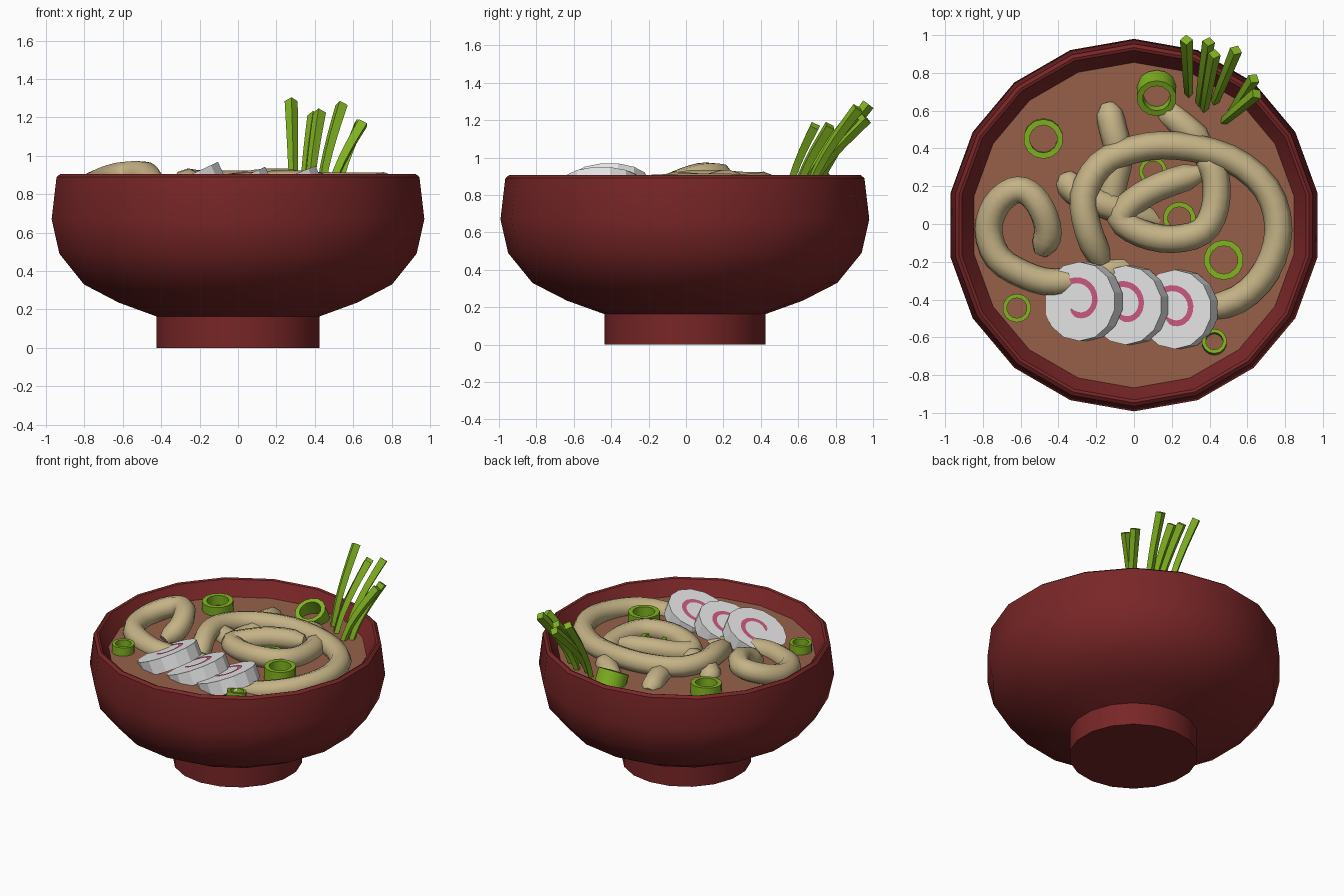
import bpy, bmesh, math
from mathutils import Vector, Matrix

if "Cube" in bpy.data.objects:
    bpy.data.objects.remove(bpy.data.objects["Cube"])


def mat(name, rgb):
    m = bpy.data.materials.new(name)
    m.diffuse_color = (*rgb, 1)
    m.use_nodes = True
    m.node_tree.nodes["Principled BSDF"].inputs["Base Color"].default_value = m.diffuse_color
    return m


RED = mat("red lacquer", (0.19, 0.019, 0.02))
SOUP = mat("brown broth", (0.31, 0.118, 0.066))
NOODLE = mat("noodle cream", (0.56, 0.45, 0.24))
GREEN = mat("scallion green", (0.22, 0.45, 0.015))
WHITE = mat("fish cake white", (0.80, 0.80, 0.81))
PINK = mat("swirl pink", (0.60, 0.10, 0.22))


def finish(ob, material, angle=30):
    ob.data.materials.clear()
    ob.data.materials.append(material)
    bpy.ops.object.select_all(action='DESELECT')
    ob.select_set(True)
    bpy.context.view_layer.objects.active = ob
    if angle:
        bpy.ops.object.shade_smooth_by_angle(angle=math.radians(angle))
    return ob


def lathe(name, profile, sides, material, matrix=Matrix(), closed=False, angle=30):
    """Turn (radius, z) points around z; radius 0 makes a pole."""
    bm = bmesh.new()
    rings = []
    for r, z in profile:
        if r == 0:
            rings.append([bm.verts.new((0, 0, z))] * sides)
        else:
            a = [math.tau * i / sides + math.pi / 2 for i in range(sides)]
            rings.append([bm.verts.new((r * math.cos(t), r * math.sin(t), z)) for t in a])
    pairs = list(zip(rings, rings[1:]))
    if closed:
        pairs.append((rings[-1], rings[0]))
    for lo, hi in pairs:
        for i in range(sides):
            j = (i + 1) % sides
            bm.faces.new(list(dict.fromkeys((lo[i], lo[j], hi[j], hi[i]))))
    bmesh.ops.recalc_face_normals(bm, faces=bm.faces)
    me = bpy.data.meshes.new(name)
    bm.to_mesh(me)
    bm.free()
    me.transform(matrix)
    ob = bpy.data.objects.new(name, me)
    bpy.context.collection.objects.link(ob)
    return finish(ob, material, angle)


def tube(name, pts, radii, material, bevel_res, steps, angle):
    """Sweep a round or square section along a smooth path, as a mesh."""
    P = [Vector(p) for p in pts]
    P = [2 * P[0] - P[1]] + P + [2 * P[-1] - P[-2]]
    path = []
    for i in range(1, len(P) - 2):      # Catmull-Rom interpolation
        a, b, c, d = P[i - 1:i + 3]
        for s in range(steps):
            t = s / steps
            path.append(0.5 * (2 * b + (c - a) * t + (2 * a - 5 * b + 4 * c - d) * t * t
                               + (3 * b - a - 3 * c + d) * t ** 3))
    path.append(P[-2])
    cu = bpy.data.curves.new(name, 'CURVE')
    cu.dimensions = '3D'
    cu.bevel_depth = 1.0
    cu.bevel_resolution = bevel_res
    cu.use_fill_caps = True
    sp = cu.splines.new('POLY')
    sp.points.add(len(path) - 1)
    for i, p in enumerate(path):
        sp.points[i].co = (*p, 1)
        sp.points[i].radius = radii(i / (len(path) - 1))
    ob = bpy.data.objects.new(name, cu)
    bpy.context.collection.objects.link(ob)
    bpy.ops.object.select_all(action='DESELECT')
    ob.select_set(True)
    bpy.context.view_layer.objects.active = ob
    bpy.ops.object.convert(target='MESH')
    return finish(bpy.context.view_layer.objects.active, material, angle)


# Bowl with foot, and the broth surface
C = Matrix.Translation((0, -0.006, 0))
lathe("bowl", [(0, 0), (0.43, 0), (0.43, 0.163), (0.63, 0.235), (0.815, 0.33), (0.945, 0.49),
               (0.986, 0.67), (0.96, 0.89), (0.94, 0.906), (0.925, 0.9), (0.855, 0.79),
               (0.80, 0.72), (0, 0.72)], 18, RED, C)
lathe("broth", [(0, 0.8), (0.862, 0.8)], 18, SOUP, C, angle=0)

# Noodles: x, y, z paths that dip in and out of the broth
NOODLES = {
    "noodle_outer_loop": [(-.16, -.22, .77), (-.24, -.04, .85), (-.265, .15, .86), (-.18, .31, .85),
                          (0, .395, .85), (.22, .415, .85), (.5, .35, .84), (.7, .19, .84),
                          (.765, -.03, .84), (.7, -.25, .83), (.55, -.4, .81), (.32, -.47, .77)],
    "noodle_inner_loop": [(.37, .38, .82), (.43, .26, .83), (.43, .09, .84), (.36, -.04, .85),
                          (.2, -.08, .85), (.04, -.05, .84), (-.07, .03, .83), (0, .12, .84),
                          (.14, .2, .86), (.35, .27, .86)],
    "noodle_left_loop": [(-.49, -.15, .80), (-.455, -.04, .86), (-.49, .08, .9), (-.56, .165, .9),
                         (-.64, .175, .89), (-.73, .1, .86), (-.77, -.03, .83), (-.72, -.18, .82),
                         (-.58, -.27, .81), (-.42, -.31, .8), (-.2, -.27, .78), (0, -.21, .74)],
    "noodle_back_strand": [(-.14, .63, .77), (-.11, .5, .81), (-.08, .36, .80), (-.11, .2, .79), (-.14, .08, .77)],
    "noodle_middle_strand": [(-.36, .26, .77), (-.31, .17, .80), (-.12, .09, .81), (.14, .01, .75)],
    "noodle_rear_strand": [(.15, .62, .75), (.25, .53, .79), (.38, .42, .79)],
}
for name, pts in NOODLES.items():
    tube(name, pts, lambda t: 0.074 * min(1, 0.6 + 10 * min(t, 1 - t)), NOODLE, 2, 3, 60)

# Fish cake slices, tilted up to the right, each with a pink spiral plate
for k, (x, y, z, tilt) in enumerate([(-.29, -.41, .882, 25), (-.045, -.43, .86, 24), (.215, -.452, .872, 22)]):
    M = Matrix.Translation((x, y, z)) @ Matrix.Rotation(-math.radians(tilt), 4, 'Y')
    lathe(f"fish_cake_{k + 1}", [(0, -.1), (.21, -.1), (.21, 0), (0, 0)], 14, WHITE, M, angle=20)
    bm = bmesh.new()
    prev = None
    n = 20
    for i in range(n + 1):
        t = i / n
        a = math.radians(160 - 300 * t)
        r = .127 - .065 * t
        w = .016 * min(1, .3 + 6 * min(t, 1 - t))
        cur = [bm.verts.new(((r + s * w) * math.cos(a), (r + s * w) * math.sin(a), .004)) for s in (-1, 1)]
        if prev:
            bm.faces.new((prev[0], prev[1], cur[1], cur[0]))
        prev = cur
    me = bpy.data.meshes.new("swirl")
    bm.to_mesh(me)
    bm.free()
    me.transform(M)
    ob = bpy.data.objects.new(f"pink_swirl_{k + 1}", me)
    bpy.context.collection.objects.link(ob)
    finish(ob, PINK, 0)

# Scallion rings: x, y, top z, outer radius, tilt toward the front
RINGS = [(-.48, .45, .87, .105, 3), (.12, .665, .875, .106, 28), (.1, .28, .83, .075, 0),
         (.24, .03, .85, .087, 0), (.475, -.19, .89, .106, 0), (.425, -.62, .86, .066, -8),
         (-.62, -.445, .86, .076, 0)]
for k, (x, y, z, r, tilt) in enumerate(RINGS):
    M = Matrix.Translation((x, y, z)) @ Matrix.Rotation(math.radians(tilt), 4, 'X')
    q = r * .7
    lathe(f"scallion_ring_{k + 1}", [(r, -.12), (r, 0), (q, 0), (q, -.12)], 14, GREEN, M, closed=True)

# Chive stalks leaning out over the back rim: base xy, tip xyz
CHIVES = [(.29, .68, .277, .975, 1.285), (.345, .63, .395, .965, 1.21), (.37, .60, .425, .90, 1.225),
          (.425, .64, .54, .92, 1.265), (.47, .54, .65, .69, 1.17), (.51, .58, .635, .77, 1.17)]
for k, (x0, y0, x1, y1, z1) in enumerate(CHIVES):
    pts = [(x0 + (x1 - x0) * t ** 1.4, y0 + (y1 - y0) * t ** 1.4, .77 + (z1 - .77) * t)
           for t in (0, .33, .67, 1)]
    tube(f"chive_{k + 1}", pts, lambda t: .022 + .012 * t, GREEN, 0, 2, 30)
